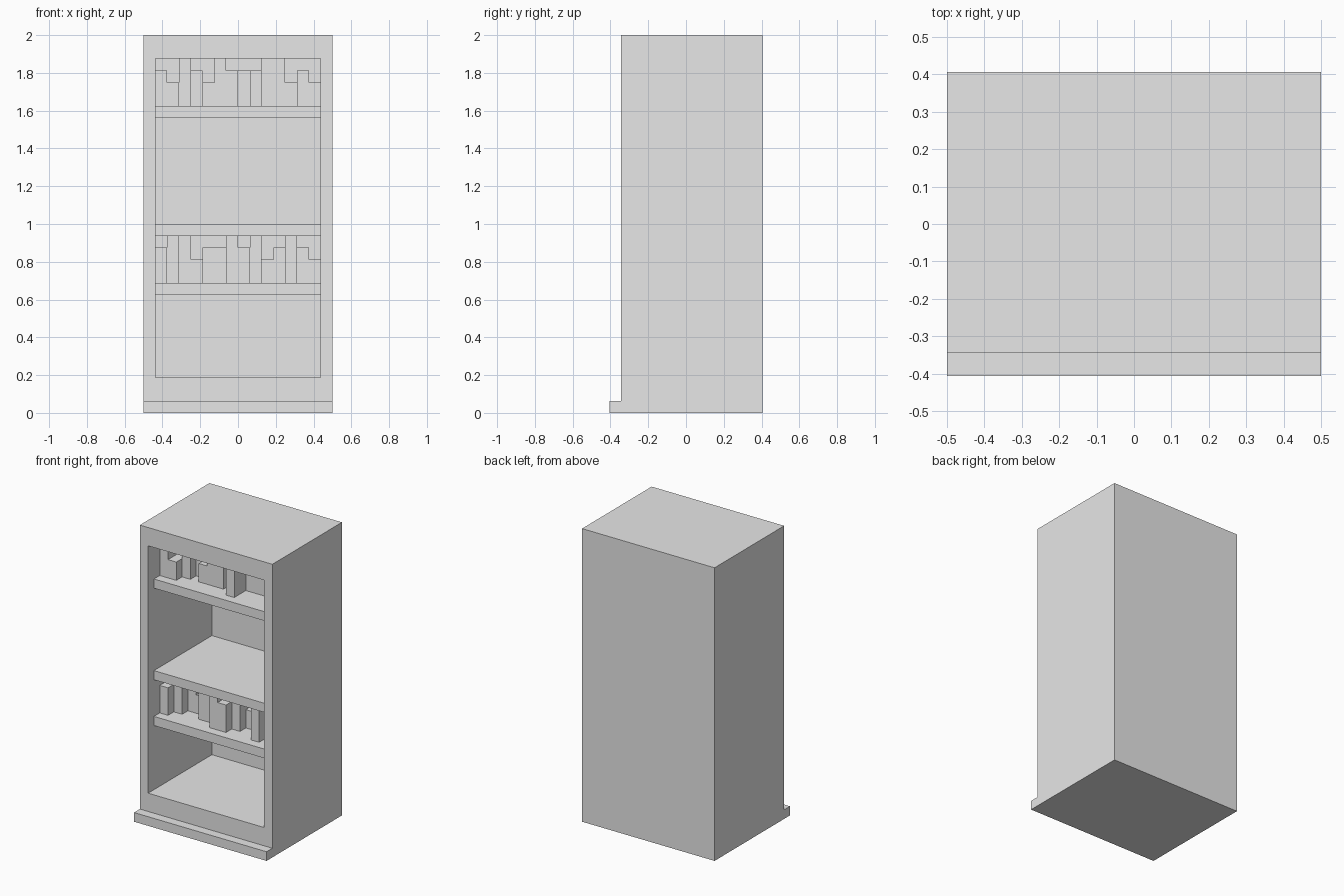
import bpy, bmesh
from mathutils import Vector

U = 1 / 16                 # every part sits on this grid
FRONT, BACK = -5.5, 6.5    # cabinet front and back, in grid units
INNER_BACK = BACK - 1
HALF_IN = 7                # half width of the opening

if "Cube" in bpy.data.objects:
    bpy.data.objects.remove(bpy.data.objects["Cube"], do_unlink=True)

grey = bpy.data.materials.new("plain_grey")
grey.use_nodes = True
colour = (0.8, 0.8, 0.8, 1)
grey.diffuse_color = colour
grey.node_tree.nodes["Principled BSDF"].inputs["Base Color"].default_value = colour


def prism(points, offset):
    """Extrude a closed outline along an offset into a solid."""
    bm = bmesh.new()
    face = bm.faces.new([bm.verts.new(p) for p in points])
    new = bmesh.ops.extrude_face_region(bm, geom=[face], use_keep_orig=True)
    moved = [g for g in new["geom"] if isinstance(g, bmesh.types.BMVert)]
    bmesh.ops.translate(bm, verts=moved, vec=Vector(offset))
    bmesh.ops.recalc_face_normals(bm, faces=bm.faces)
    return bm


def finish(name, bm):
    """Scale grid units to size and add the part to the scene."""
    bmesh.ops.scale(bm, vec=(U, U, U), verts=bm.verts)
    mesh = bpy.data.meshes.new(name)
    bm.to_mesh(mesh)
    bm.free()
    mesh.materials.append(grey)
    bpy.context.collection.objects.link(bpy.data.objects.new(name, mesh))


# Cabinet: side profile with a plinth step, hollowed from the front
side = [(FRONT - 1, 0), (BACK, 0), (BACK, 32), (FRONT, 32), (FRONT, 1), (FRONT - 1, 1)]
cabinet = prism([(-8, y, z) for y, z in side], (16, 0, 0))
cabinet.faces.ensure_lookup_table()
opening = next(f for f in cabinet.faces
               if f.normal.y < -0.9 and f.calc_center_median().z > 2)
bmesh.ops.inset_individual(cabinet, faces=[opening], thickness=1)
for v in opening.verts:
    v.co = (HALF_IN if v.co.x > 0 else -HALF_IN, FRONT, 30 if v.co.z > 16 else 3)
bmesh.ops.inset_individual(cabinet, faces=[opening], thickness=0)
for v in opening.verts:
    v.co.y = INNER_BACK
finish("cabinet", cabinet)

# Shelves, set back one unit from the cabinet front
for name, z in (("lower_shelf", 10), ("middle_shelf", 15), ("upper_shelf", 25)):
    x, y = HALF_IN, FRONT + 1
    outline = [(-x, y, z), (x, y, z), (x, y, z + 1), (-x, y, z + 1)]
    finish(name, prism(outline, (0, INNER_BACK - y, 0)))


# Books: each group is (setback, heights of its neighbouring columns)
def book_row(name, floor, groups):
    x = -HALF_IN
    for i, (setback, heights) in enumerate(groups):
        y = FRONT + setback
        outline = [(x, floor)]
        for h in heights:
            for p in ((x, floor + h), (x + 1, floor + h)):
                if p != outline[-1]:
                    outline.append(p)
            x += 1
        outline.append((x, floor))
        bm = prism([(px, y, pz) for px, pz in outline], (0, INNER_BACK - y, 0))
        finish(f"{name}_{i + 1}", bm)


book_row("lower_books", 11, [
    (2, [3]), (3, [4]), (4, [4, 2]), (3, [3, 3]), (2, [4, 3]),
    (3, [4]), (4, [2, 3]), (2, [4]), (3, [3, 2])])
book_row("upper_books", 26, [
    (2, [3, 2]), (3, [4]), (4, [3]), (3, [2, 4, 3]), (4, [3]),
    (2, [3]), (4, [4, 4, 2]), (3, [3, 2])])
